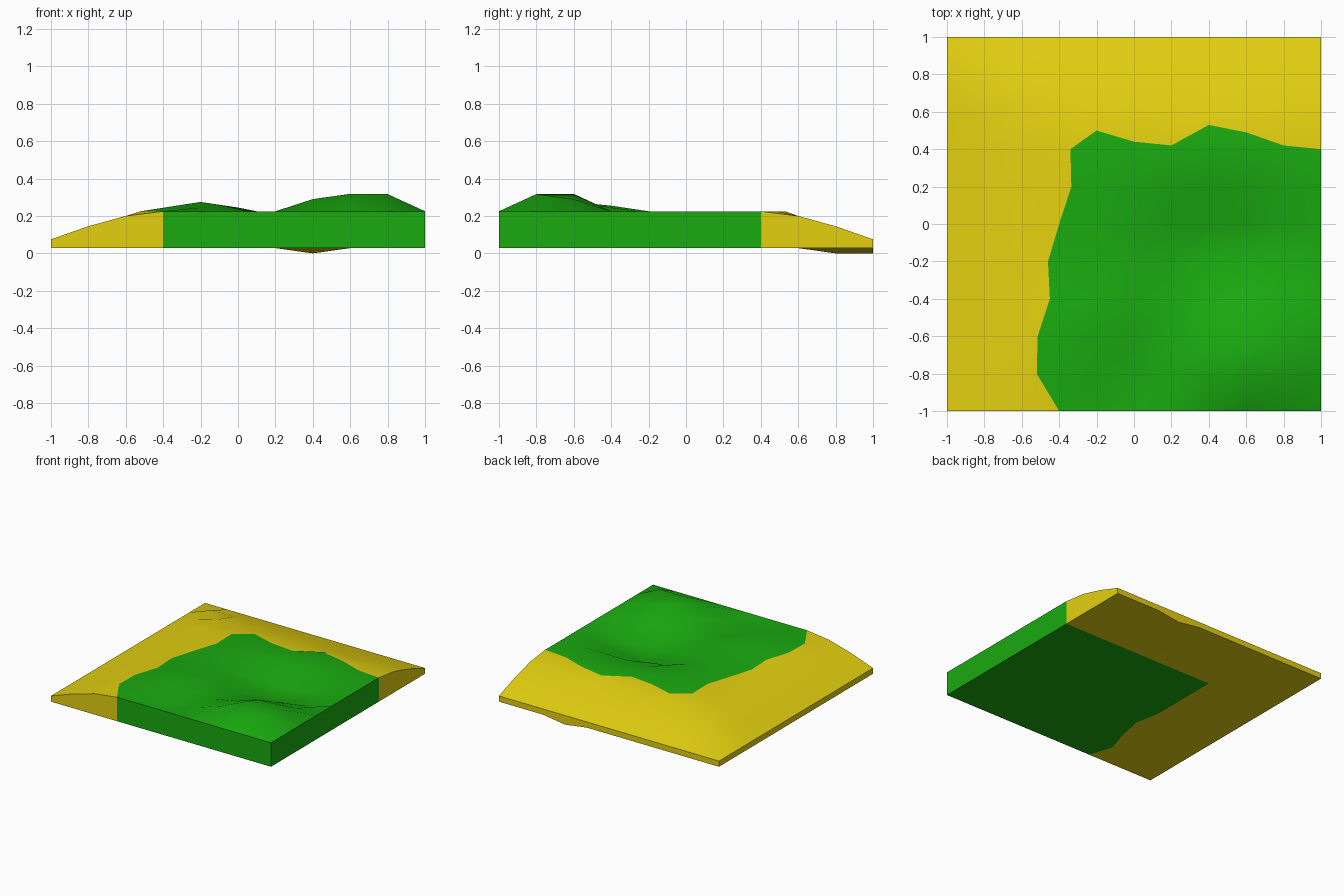
import bpy, bmesh, math

if "Cube" in bpy.data.objects:
    bpy.data.objects.remove(bpy.data.objects["Cube"])

N, STEP = 11, 0.2
GRASS_Z, BASE_Z = 0.225, 0.028
CI, CJ = 3, 7                      # grid column / row where grass meets sand

# Hills and hollows inside the grass: rows y=-0.8..0.2, columns x=-0.2..0.8
RELIEF = [
    [.020, -.030, .000, .065, .092, .092],
    [.050, .000, -.005, .030, .093, .065],
    [.030, .020, -.020, -.030, .000, .000],
    [.000, -.010, -.050, -.090, -.080, -.060],
    [.000, .000, -.060, -.090, -.070, -.040],
    [.000, .000, .000, .000, .000, .000],
]
SHORE = [.225, .20, .145, .075]    # sand height by steps away from the grass
EDGE_X = [0, -.12, -.115, -.05, -.06, 0, .065, .06]   # wavering left shoreline
EDGE_Y = [0, .10, .04, .02, .13, .09, .02, 0]         # wavering back shoreline
LOW_X = {1: -.06, 3: .04}                             # same, on the underside


def top_point(i, j):
    x, y = -1 + i * STEP, -1 + j * STEP
    d = max(CI - i, j - CJ, 0)
    z = GRASS_Z if d == 0 else SHORE[d]
    if CI < i < N - 1 and 0 < j < CJ:
        z += RELIEF[j - 1][i - CI - 1]
    if i == CI and j <= CJ:
        x += EDGE_X[j]
    if j == CJ and i >= CI:
        y += EDGE_Y[i - CI]
    return x, y, z


def bottom_point(i, j):
    x, y = -1 + i * STEP, -1 + j * STEP
    if i == CI:
        x += LOW_X.get(j, 0)
    z = 0 if i == 7 and j >= 9 else BASE_Z     # small sag under the back edge
    return x, y, z


def material(name, color):
    m = bpy.data.materials.new(name)
    m.diffuse_color = (*color, 1)
    m.use_nodes = True
    m.node_tree.nodes["Principled BSDF"].inputs["Base Color"].default_value = m.diffuse_color
    return m


bm = bmesh.new()
R = range(N)
top = [[bm.verts.new(top_point(i, j)) for j in R] for i in R]
low = [[bm.verts.new(bottom_point(i, j)) for j in R] for i in R]


def face(verts, is_grass):
    f = bm.faces.new(verts)
    f.material_index = 0 if is_grass else 1


# Upper and lower surfaces
for i in range(N - 1):
    for j in range(N - 1):
        grass = i >= CI and j < CJ
        ring = [(i, j), (i + 1, j), (i + 1, j + 1), (i, j + 1)]
        face([top[a][b] for a, b in ring], grass)
        face([low[a][b] for a, b in reversed(ring)], grass)

# Side walls
for k in range(N - 1):
    for (a, b), (c, d), grass in (
            ((k, 0), (k + 1, 0), k >= CI),
            ((N - 1, k), (N - 1, k + 1), k < CJ),
            ((k + 1, N - 1), (k, N - 1), False),
            ((0, k + 1), (0, k), False)):
        face([low[a][b], low[c][d], top[c][d], top[a][b]], grass)

mesh = bpy.data.meshes.new("coast_corner_ground")
bm.to_mesh(mesh)
bm.free()
mesh.materials.append(material("grass", (.01, .40, .005)))
mesh.materials.append(material("sand", (.77, .63, .005)))
tile = bpy.data.objects.new("coast_corner_ground", mesh)
bpy.context.collection.objects.link(tile)

# Smooth ground with crisp tile edges
bpy.context.view_layer.objects.active = tile
tile.select_set(True)
bpy.ops.object.shade_smooth_by_angle(angle=math.radians(50))
